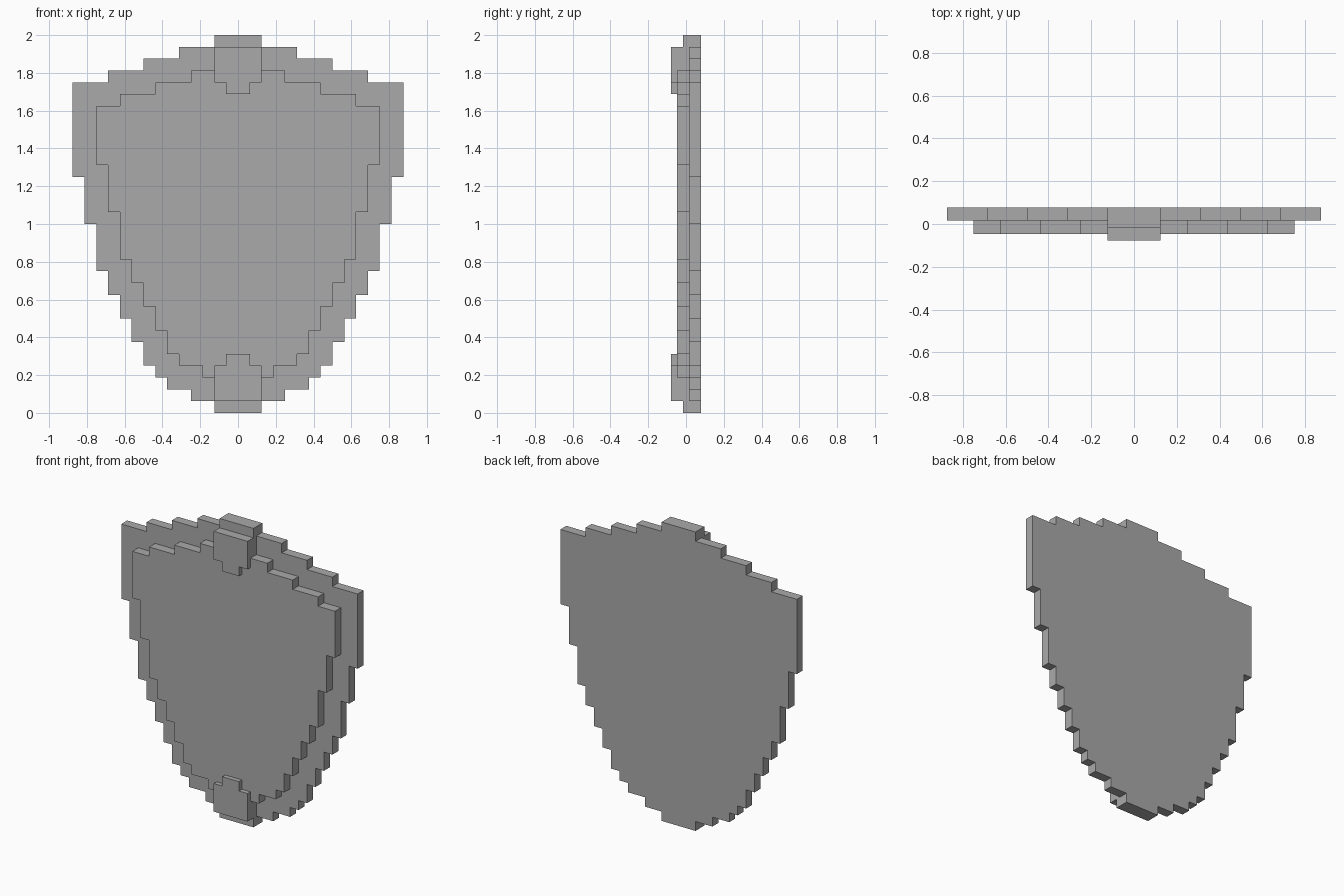
import bpy
import bmesh

if "Cube" in bpy.data.objects:
    bpy.data.objects.remove(bpy.data.objects["Cube"], do_unlink=True)

U = 1 / 16  # one step of the blocky outline

grey = bpy.data.materials.new("plain grey")
grey.use_nodes = True
colour = (0.4, 0.4, 0.4, 1)
grey.diffuse_color = colour
grey.node_tree.nodes["Principled BSDF"].inputs["Base Color"].default_value = colour


def stepped_plate(name, top, rows, front, back):
    """Mirror-symmetric stepped slab; rows are (half width, bottom) in steps."""
    right = []
    for half, bottom in rows:
        right += [(half * U, top * U), (half * U, bottom * U)]
        top = bottom
    outline = right + [(-x, z) for x, z in reversed(right)]
    bm = bmesh.new()
    face = bm.faces.new([bm.verts.new((x, front, z)) for x, z in outline])
    extruded = bmesh.ops.extrude_face_region(bm, geom=[face])["geom"]
    moved = [v for v in extruded if isinstance(v, bmesh.types.BMVert)]
    bmesh.ops.translate(bm, verts=moved, vec=(0, back - front, 0))
    bmesh.ops.recalc_face_normals(bm, faces=bm.faces)
    mesh = bpy.data.meshes.new(name)
    bm.to_mesh(mesh)
    bm.free()
    mesh.materials.append(grey)
    bpy.context.collection.objects.link(bpy.data.objects.new(name, mesh))


# Depth layers
BACK, SEAM, PANEL, CLIP, CAP = 1.25 * U, 0.25 * U, -0.75 * U, -1.25 * U, -0.25 * U

# Large rear plate
stepped_plate("back_plate", 31, [
    (5, 30), (8, 29), (11, 28), (14, 20), (13, 16), (12, 12), (11, 10),
    (10, 8), (9, 6), (8, 4), (7, 3), (6, 2), (4, 1)], SEAM, BACK)

# Raised front panel
stepped_plate("front_panel", 29, [
    (4, 28), (7, 27), (10, 26), (12, 21), (11, 17), (10, 13), (9, 11),
    (8, 9), (7, 7), (6, 5), (5, 4), (3, 3)], PANEL, SEAM)

# Clips that wrap over the top and bottom edges
stepped_plate("top_cap", 32, [(2, 28)], CAP, BACK)
stepped_plate("top_clip", 31, [(2, 28), (1, 27)], CLIP, CAP)
stepped_plate("bottom_cap", 4, [(2, 0)], CAP, BACK)
stepped_plate("bottom_clip", 5, [(1, 4), (2, 1)], CLIP, CAP)
